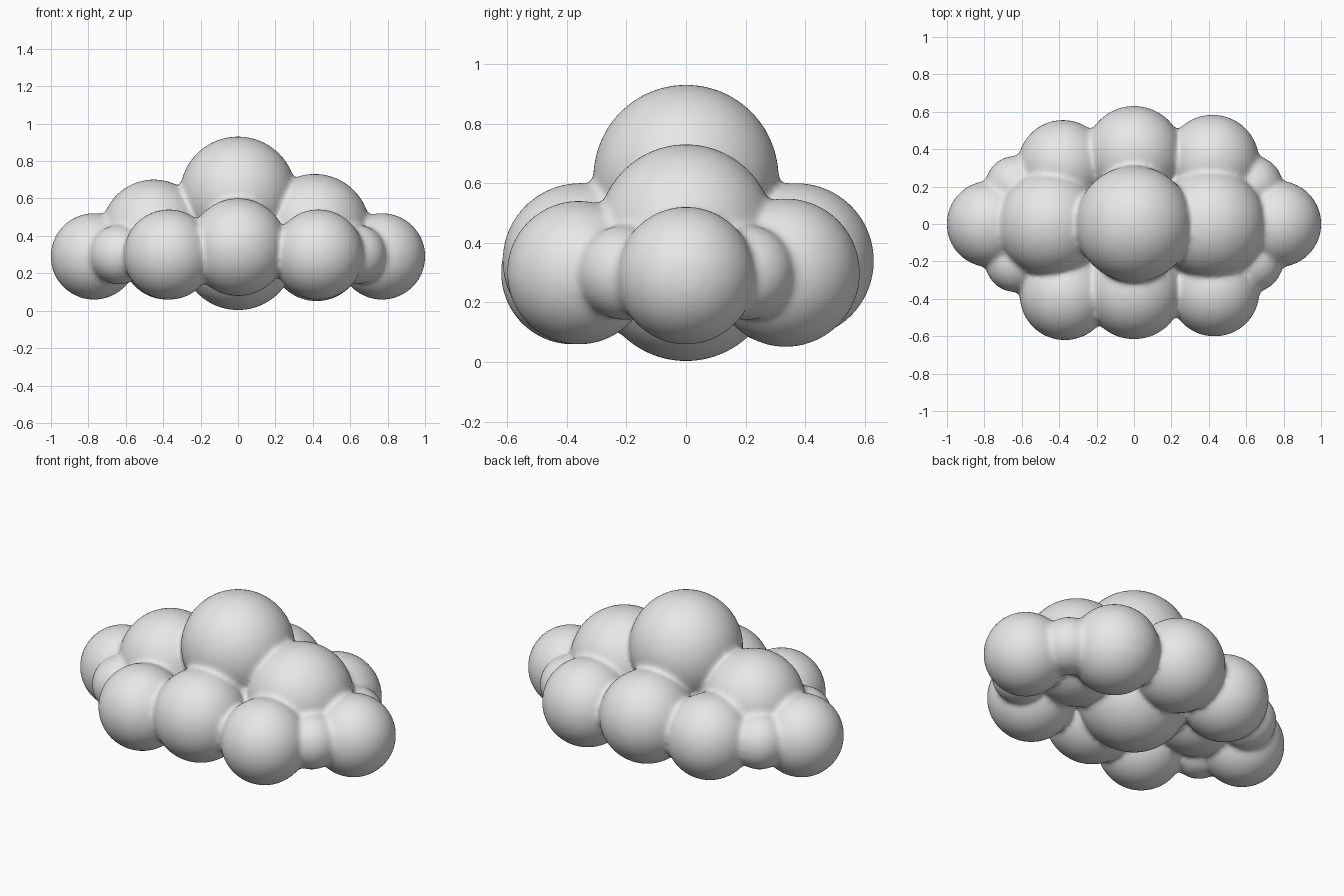
import bpy, bmesh
from mathutils import Matrix

if "Cube" in bpy.data.objects:
    bpy.data.objects.remove(bpy.data.objects["Cube"])

# puffs of the cloud: x, y, z, radius
PUFFS = [
    (0, 0, 0.62, 0.312),        # crown
    (0, 0, 0.31, 0.308),        # core
    (-0.45, 0, 0.42, 0.282),    # left shoulder
    (0.41, 0, 0.435, 0.297),    # right shoulder
    (-0.77, 0, 0.29, 0.232),    # left end
    (0.77, 0, 0.29, 0.232),     # right end
    (-0.37, -0.38, 0.30, 0.242),
    (0, -0.355, 0.34, 0.262),
    (0.43, -0.36, 0.30, 0.242),
    (-0.38, 0.315, 0.30, 0.242),
    (0, 0.37, 0.34, 0.262),
    (0.42, 0.335, 0.30, 0.25),
]

bm = bmesh.new()


def puff(x, y, z, r):
    bmesh.ops.create_icosphere(bm, subdivisions=4, radius=r,
                               matrix=Matrix.Translation((x, y, z)))


for p in PUFFS:
    puff(*p)
# small necks that link the ends to the outer ring
for sx in (-1, 1):
    for sy in (-1, 1):
        puff(sx * 0.635, sy * 0.205, 0.30, 0.16)

mesh = bpy.data.meshes.new("cloud")
bm.to_mesh(mesh)
bm.free()
cloud = bpy.data.objects.new("cloud", mesh)
bpy.context.collection.objects.link(cloud)

mat = bpy.data.materials.new("cloud light grey")
mat.diffuse_color = (0.8, 0.8, 0.8, 1)
mat.use_nodes = True
mat.node_tree.nodes["Principled BSDF"].inputs["Base Color"].default_value = mat.diffuse_color
mesh.materials.append(mat)

# fuse the puffs and soften the creases
rem = cloud.modifiers.new("fuse", 'REMESH')
rem.mode = 'VOXEL'
rem.voxel_size = 0.014
rem.use_smooth_shade = True
sm = cloud.modifiers.new("soften", 'SMOOTH')
sm.factor = 0.5
sm.iterations = 10
